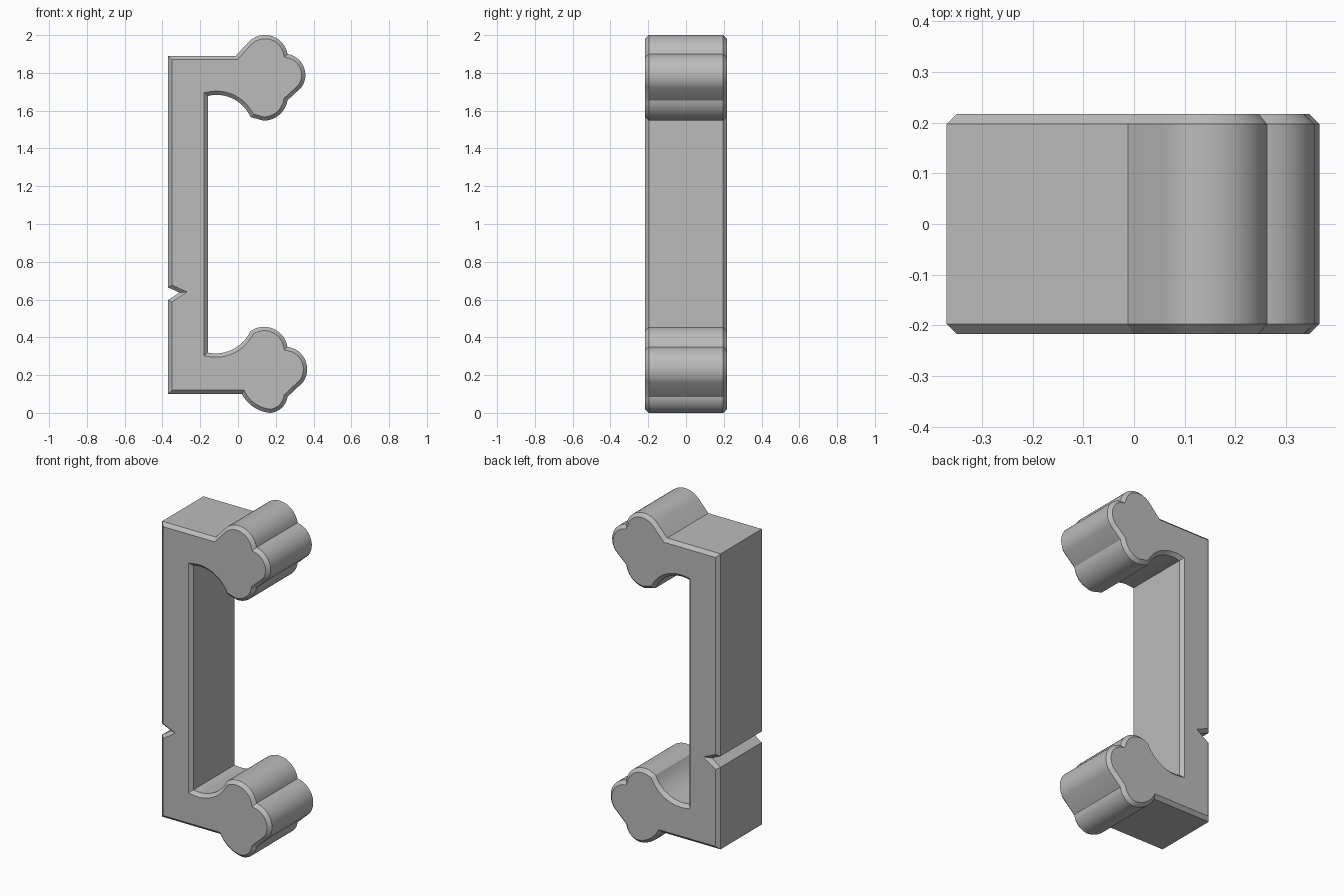
import bpy
import bmesh
import math
from mathutils import Vector
from mathutils.geometry import intersect_line_line

if "Cube" in bpy.data.objects:
    bpy.data.objects.remove(bpy.data.objects["Cube"], do_unlink=True)

HALF_DEPTH = 0.217
CHAMFER = 0.02


def arc(a, m, b, steps=12):
    """Points on the arc from a through m to b."""
    a, m, b = Vector(a), Vector(m), Vector(b)
    p, q = m - a, b - a
    d = 2 * (p.x * q.y - p.y * q.x)
    c = a + Vector((q.y * p.length_squared - p.y * q.length_squared,
                    p.x * q.length_squared - q.x * p.length_squared)) / d
    r = (a - c).length
    start = math.atan2(a.y - c.y, a.x - c.x)
    end = math.atan2(b.y - c.y, b.x - c.x)
    turn = (end - start) % math.tau
    if d < 0:
        turn -= math.tau
    return [c + r * Vector((math.cos(start + turn * i / steps),
                            math.sin(start + turn * i / steps)))
            for i in range(steps + 1)]


def inset(points, dist):
    """Mitred inward offset of a clockwise outline."""
    result = []
    for i, p in enumerate(points):
        d1 = (p - points[i - 1]).normalized()
        d2 = (points[(i + 1) % len(points)] - p).normalized()
        n1, n2 = Vector((d1.y, -d1.x)), Vector((d2.y, -d2.x))
        result.append(p + (n1 + n2) * dist / (1 + n1.dot(n2)))
    return result


# Clockwise outline in x and z: upper end with three lobes, lower end, notch
upper = [(-0.37, 1.89), (-0.012, 1.89)]
upper += arc((0.055, 1.963), (0.13, 2.0), (0.262, 1.90))
upper += arc((0.262, 1.90), (0.347, 1.835), (0.335, 1.722))
upper += arc((0.262, 1.655), (0.215, 1.575), (0.135, 1.547))
upper += arc((0.066, 1.566), (-0.024, 1.662), (-0.16, 1.678))

lower = arc((-0.16, 0.319), (-0.024, 0.338), (0.066, 0.433))
lower += arc((0.066, 0.433), (0.15, 0.455), (0.262, 0.35))
lower += arc((0.262, 0.35), (0.350, 0.292), (0.345, 0.163))
lower += arc((0.262, 0.085), (0.23, 0.025), (0.17, 0.0))
lower += arc((0.17, 0.0), (0.09, 0.026), (0.02, 0.10))
lower += [(-0.37, 0.10)]

notch = [(-0.37, 0.597), (-0.31, 0.637), (-0.37, 0.664)]

outline = []
for p in upper + lower + notch:
    p = Vector(p)
    if not outline or (p - outline[-1]).length > 0.001:
        outline.append(p)

# Extrude the outline along y with chamfered front and back rims
bm = bmesh.new()
rim = inset(outline, CHAMFER)
side = HALF_DEPTH - CHAMFER
rings = [[bm.verts.new((p.x, y, p.y)) for p in pts]
         for pts, y in ((rim, -HALF_DEPTH), (outline, -side),
                        (outline, side), (rim, HALF_DEPTH))]
count = len(outline)
for r1, r2 in zip(rings, rings[1:]):
    for i in range(count):
        j = (i + 1) % count
        bm.faces.new((r1[i], r1[j], r2[j], r2[i]))
bm.faces.new(rings[0])
bm.faces.new(rings[-1])
bmesh.ops.recalc_face_normals(bm, faces=bm.faces[:])

mesh = bpy.data.meshes.new("bracket_clip")
bm.to_mesh(mesh)
bm.free()
clip = bpy.data.objects.new("bracket_clip", mesh)
bpy.context.collection.objects.link(clip)

# Plain grey material
grey = bpy.data.materials.new("plain grey")
grey.use_nodes = True
colour = (0.5, 0.5, 0.5, 1)
grey.diffuse_color = colour
grey.node_tree.nodes["Principled BSDF"].inputs["Base Color"].default_value = colour
mesh.materials.append(grey)

bpy.ops.object.select_all(action="DESELECT")
clip.select_set(True)
bpy.context.view_layer.objects.active = clip
bpy.ops.object.shade_smooth_by_angle(angle=math.radians(25))
